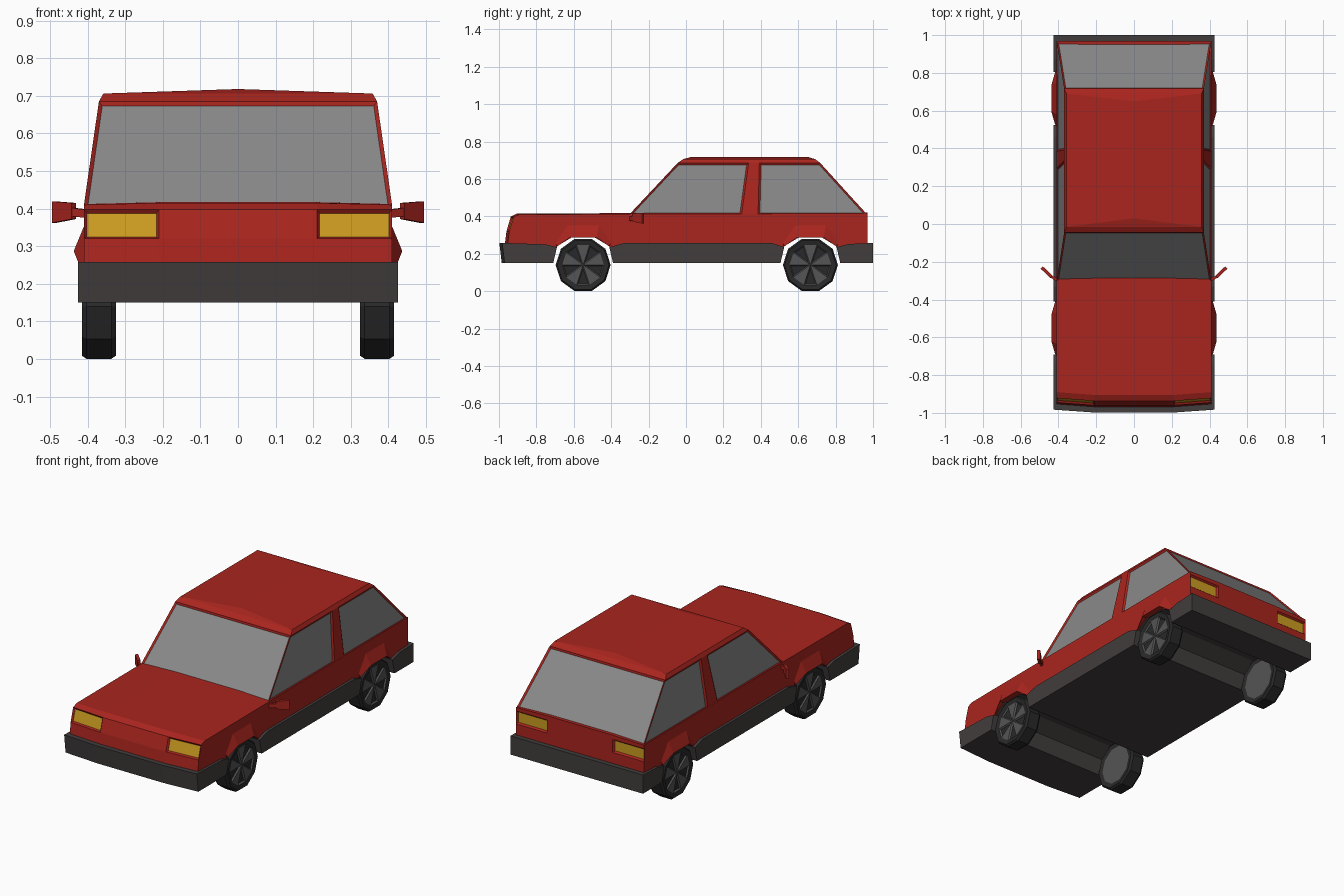
import bpy, bmesh, math

if "Cube" in bpy.data.objects:
    bpy.data.objects.remove(bpy.data.objects["Cube"])


def material(name, rgb):
    m = bpy.data.materials.new(name)
    m.diffuse_color = (*rgb, 1)
    m.use_nodes = True
    m.node_tree.nodes["Principled BSDF"].inputs["Base Color"].default_value = m.diffuse_color
    return m


RED = material("red_paint", (0.40, 0.018, 0.013))
TRIM = material("dark_trim", (0.055, 0.047, 0.047))
GLASS = material("glass", (0.25, 0.25, 0.255))
LAMP = material("lamp_yellow", (0.60, 0.33, 0.015))
TYRE = material("tyre", (0.022, 0.022, 0.022))
RIM = material("rim", (0.09, 0.09, 0.09))
WHEELS = {"front": -0.55, "rear": 0.665}


def loft(rings, caps=(True, True)):
    """Skin a list of closed rings; returns the bmesh, side faces and caps."""
    bm = bmesh.new()
    vs = [[bm.verts.new(p) for p in r] for r in rings]
    n = len(rings[0])
    sides = [bm.faces.new((a[i], a[(i + 1) % n], b[(i + 1) % n], b[i]))
             for a, b in zip(vs, vs[1:]) for i in range(n)]
    ends = [bm.faces.new(r) for r, c in zip((vs[0], vs[-1]), caps) if c]
    bmesh.ops.remove_doubles(bm, verts=bm.verts[:], dist=1e-5)
    bmesh.ops.recalc_face_normals(bm, faces=bm.faces[:])
    return bm, sides, ends


def prism(profile, xs):
    return loft([[(x, y, z) for y, z in profile] for x in xs])


def bow_nose(bm, y_max):
    """Sweep the outer corners of the nose back a little."""
    for v in bm.verts:
        if v.co.y < y_max and abs(v.co.x) > 0.3:
            v.co.y += 0.015


def inset(bm, faces, thickness, depth, slot):
    bmesh.ops.inset_individual(bm, faces=faces, thickness=thickness, depth=depth,
                               use_even_offset=True)
    for f in faces:
        f.material_index = slot


def finish(bm, name, mats, mirror=False):
    bm.normal_update()
    me = bpy.data.meshes.new(name)
    bm.to_mesh(me)
    bm.free()
    ob = bpy.data.objects.new(name, me)
    bpy.context.collection.objects.link(ob)
    for m in mats:
        me.materials.append(m)
    if mirror:
        ob.modifiers.new("mirror", 'MIRROR')
    return ob


# Lower body with wheel arches and recessed lamps
notch = [(0.155, 0.2), (0.14, 0.24), (0.06, 0.288), (-0.06, 0.288), (-0.14, 0.24), (-0.155, 0.2)]
profile = [(-0.975, 0.2), (-0.96, 0.32), (-0.937, 0.398), (-0.905, 0.41), (-0.305, 0.412),
           (0.97, 0.415), (0.97, 0.395), (0.97, 0.32), (0.97, 0.2)]
for wy in (WHEELS["rear"], WHEELS["front"]):
    profile += [(wy + y, z) for y, z in notch]
bm, sides, ends = prism(profile, (-0.41, -0.21, 0.21, 0.41))
for f in sides:
    c = f.calc_center_median()
    if c.z < 0.3 and min(abs(c.y - w) for w in WHEELS.values()) < 0.17:
        f.material_index = 1
bow_nose(bm, -0.89)
for v in bm.verts:
    if v.co.z > 0.4 and abs(v.co.x) < 0.3:
        v.co.z += 0.005
bm.normal_update()
lamps = [f for f in sides if abs(f.calc_center_median().x) > 0.25
         and 0.33 < f.calc_center_median().z < 0.38 and abs(f.calc_center_median().y) > 0.9]
inset(bm, lamps, 0.008, -0.010, 2)
finish(bm, "lower_body", [RED, TRIM, LAMP])


# Cabin with recessed windows and crowned roof
def cabin_ring(w, ys, z):
    return [(w, y, z) for y in ys] + [(-w, y, z) for y in reversed(ys)]


bm, sides, ends = loft([
    cabin_ring(0.41, (-0.305, 0.297, 0.385, 0.97), 0.408),
    cabin_ring(0.370, (-0.045, 0.335, 0.392, 0.718), 0.685),
    cabin_ring(0.358, (-0.015, 0.335, 0.392, 0.69), 0.706),
    cabin_ring(0.0, (0.03, 0.335, 0.392, 0.65), 0.718)], caps=(True, False))
inset(bm, [sides[i] for i in (0, 2, 3, 4, 6, 7)], 0.010, -0.007, 1)
finish(bm, "cabin", [RED, GLASS])

# Bumpers and sill
trims = {
    "front_bumper": [(-0.985, 0.15), (-0.998, 0.258), (-0.75, 0.25), (-0.69, 0.235), (-0.71, 0.15)],
    "sill": [(-0.39, 0.15), (-0.41, 0.235), (-0.33, 0.257), (0.46, 0.257), (0.525, 0.235), (0.505, 0.15)],
    "rear_bumper": [(0.825, 0.15), (0.805, 0.235), (0.87, 0.252), (1.0, 0.258), (1.0, 0.15)],
}
for name, prof in trims.items():
    bm, _, _ = prism(prof, (-0.425, -0.21, 0.21, 0.425))
    bow_nose(bm, -0.9)
    finish(bm, name, [TRIM])

for end, wy in WHEELS.items():
    # Flared wheel arch
    inner = [(-0.145, 0.24), (-0.075, 0.287), (0.075, 0.287), (0.145, 0.24)]
    outer = [(-0.15, 0.262), (-0.085, 0.357), (0.085, 0.357), (0.15, 0.262)]
    bulge = (0.418, 0.437, 0.437, 0.418)
    rings = [[(0.405, wy + a[0], a[1]), (x, wy + a[0] * 0.95, a[1]), (0.408, wy + b[0], b[1])]
             for a, b, x in zip(inner, outer, bulge)]
    bm, _, _ = loft(rings)
    finish(bm, end + "_arch_flare", [RED], mirror=True)

    # Ten-sided wheel with five recessed gaps between spokes
    angles = [math.radians(36 * i) for i in range(10)]
    rings = [[(x, wy + 0.147 * s * math.cos(a), 0.14 + 0.147 * s * math.sin(a)) for a in angles]
             for x, s in ((0.325, 0.94), (0.337, 1), (0.403, 1), (0.415, 0.94))]
    bm, _, ends = loft(rings)
    inset(bm, ends, 0.025, -0.005, 1)
    spokes = bmesh.ops.poke(bm, faces=[ends[1]])["faces"]
    spokes.sort(key=lambda f: math.atan2(f.calc_center_median().z - 0.14,
                                         f.calc_center_median().y - wy))
    for f in spokes:
        f.material_index = 1
    bm.normal_update()
    inset(bm, spokes[::2], 0.006, -0.008, 0)
    finish(bm, end + "_wheel", [TYRE, RIM], mirror=True)


# Door mirrors: angled housing on a short stem
def slab(x, y, z0, z1, t):
    return [(x - t, y + t, z0), (x + t, y - t, z0), (x + t, y - t, z1), (x - t, y + t, z1)]


bm, _, _ = loft([slab(0.437, -0.280, 0.372, 0.415, 0.006), slab(0.489, -0.230, 0.362, 0.419, 0.006)])
finish(bm, "door_mirror", [RED], mirror=True)
bm, _, _ = loft([slab(0.398, -0.300, 0.375, 0.397, 0.006), slab(0.440, -0.278, 0.380, 0.402, 0.005)])
finish(bm, "mirror_stem", [RED], mirror=True)
